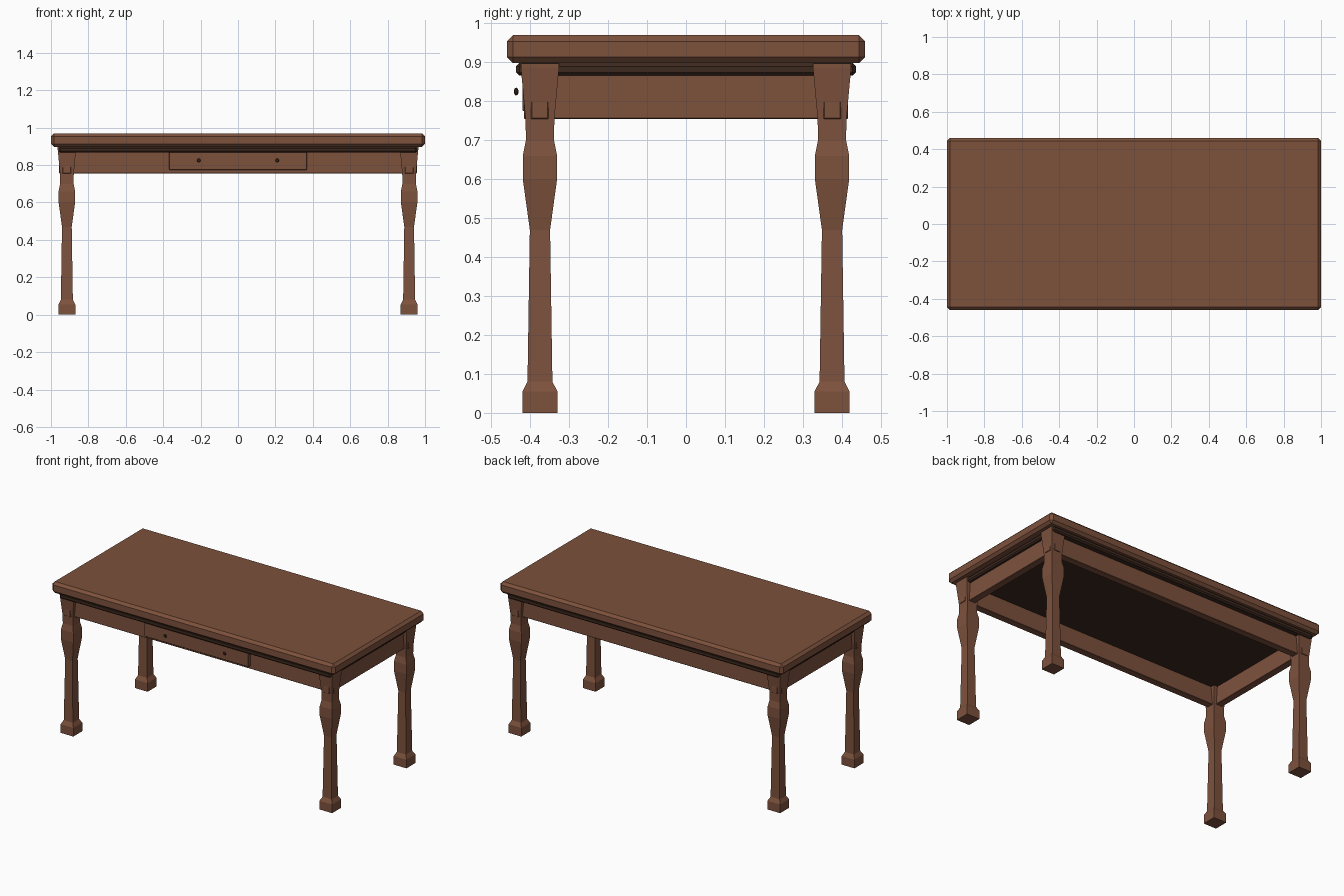
import bpy, bmesh, math

if "Cube" in bpy.data.objects:
    bpy.data.objects.remove(bpy.data.objects["Cube"])


def material(name, rgb):
    m = bpy.data.materials.new(name)
    m.diffuse_color = (*rgb, 1)
    m.use_nodes = True
    m.node_tree.nodes["Principled BSDF"].inputs["Base Color"].default_value = m.diffuse_color
    return m


WOOD = material("brown wood", (0.205, 0.083, 0.046))
DARK = material("dark wood", (0.048, 0.022, 0.013))


def finish(name, bm, mat):
    bmesh.ops.recalc_face_normals(bm, faces=bm.faces[:])
    me = bpy.data.meshes.new(name)
    bm.to_mesh(me)
    bm.free()
    me.materials.append(mat)
    ob = bpy.data.objects.new(name, me)
    bpy.context.collection.objects.link(ob)
    return ob


def box(name, lo, hi, mat, bevel=0):
    bm = bmesh.new()
    bmesh.ops.create_cube(bm, size=1)
    for v in bm.verts:
        v.co = [(a + b) / 2 + c * (b - a) for a, b, c in zip(lo, hi, v.co)]
    if bevel:
        bmesh.ops.bevel(bm, geom=bm.edges[:], offset=bevel, segments=1,
                        affect='EDGES', profile=0.5)
    return finish(name, bm, mat)


# square leg swept along a (height, half width) profile
LEG = [(0, .045), (.055, .045), (.08, .032), (.47, .026), (.6, .044),
       (.66, .044), (.70, .036), (.755, .037), (.885, .049), (.897, .049)]


def leg(name, cx, cy):
    bm = bmesh.new()
    rings = [[bm.verts.new((cx + sx * r, cy + sy * r, z))
              for sx, sy in ((-1, -1), (1, -1), (1, 1), (-1, 1))] for z, r in LEG]
    for a, b in zip(rings, rings[1:]):
        for i in range(4):
            j = (i + 1) % 4
            bm.faces.new((a[i], a[j], b[j], b[i]))
    bm.faces.new(rings[0][::-1])
    bm.faces.new(rings[-1])
    finish(name, bm, WOOD)


# top and dark moulding slab below it
box("tabletop", (-1, -.46, .898), (1, .46, .97), WOOD, .016)
box("moulding", (-.958, -.436, .866), (.958, .436, .898), DARK, .008)

# legs and aprons
for sy, fb in ((-1, "front"), (1, "back")):
    for sx, lr in ((-1, "left"), (1, "right")):
        leg(f"{fb}_{lr}_leg", sx * .915, sy * .375)
    y = sorted((sy * .353, sy * .398))
    box(f"{fb}_apron", (-.956, y[0], .755), (.956, y[1], .875), WOOD, .002)
for sx, lr in ((-1, "left"), (1, "right")):
    x = sorted((sx * .893, sx * .938))
    box(f"{lr}_apron", (x[0], -.416, .755), (x[1], .416, .875), WOOD, .002)

# drawer front and its two knobs
box("drawer_front", (-.368, -.42, .775), (.368, -.39, .872), WOOD, .002)
for sx, lr in ((-1, "left"), (1, "right")):
    bm = bmesh.new()
    bmesh.ops.create_uvsphere(bm, u_segments=8, v_segments=6, radius=.01)
    for v in bm.verts:
        v.co = (v.co.x + sx * .21, v.co.y * .6 - .436, v.co.z + .825)
    finish(f"{lr}_knob", bm, DARK)
